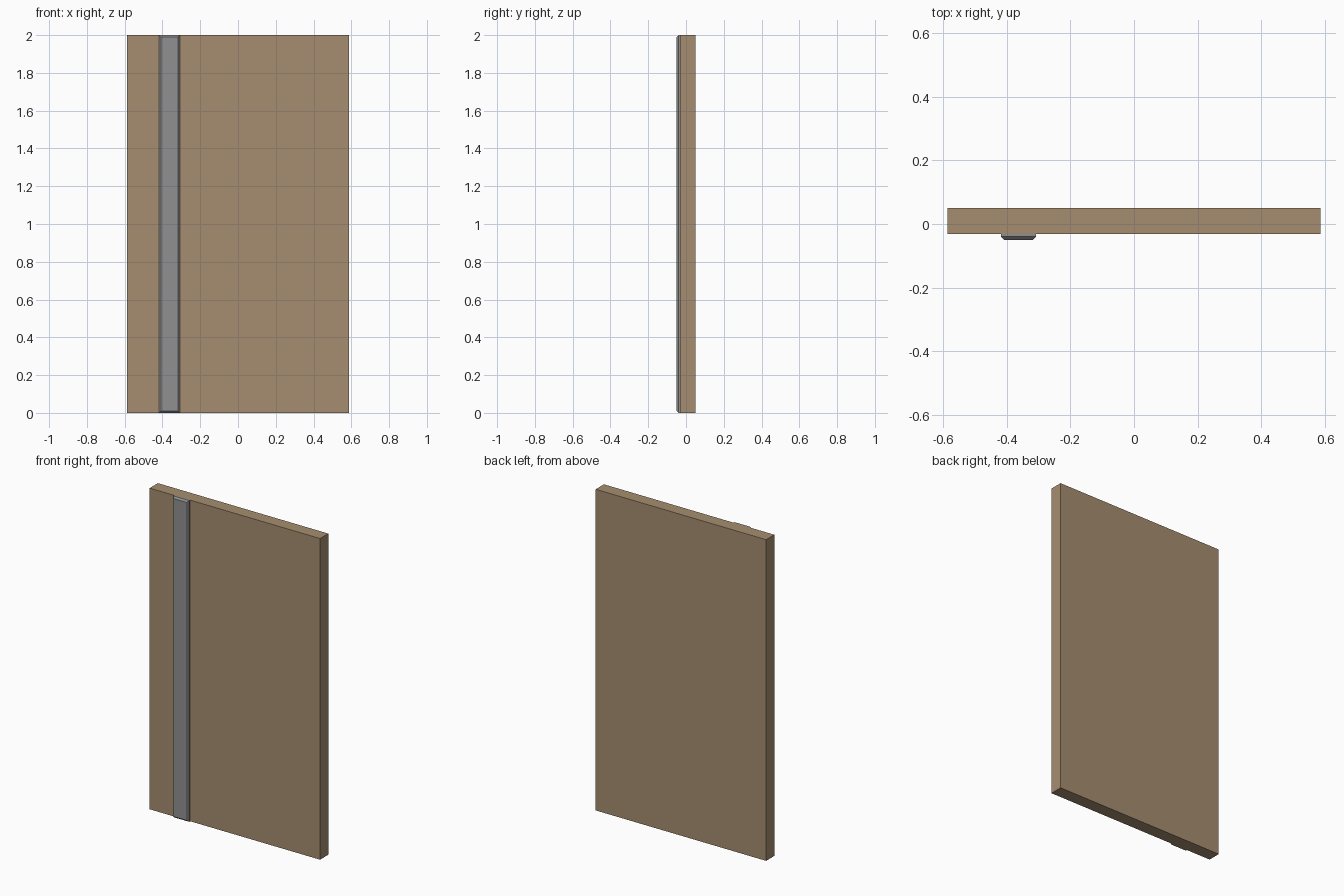
import bpy, bmesh

if "Cube" in bpy.data.objects:
    bpy.data.objects.remove(bpy.data.objects["Cube"])

def material(name, rgb):
    m = bpy.data.materials.new(name)
    m.diffuse_color = (*rgb, 1)
    m.use_nodes = True
    m.node_tree.nodes["Principled BSDF"].inputs["Base Color"].default_value = m.diffuse_color
    return m

wood = material("tan wood", (0.38, 0.27, 0.16))
metal = material("grey metal", (0.28, 0.28, 0.28))

def box(name, lo, hi, mat):
    bm = bmesh.new()
    bmesh.ops.create_cube(bm, size=1)
    for v in bm.verts:
        v.co = [(a + b) / 2 + c * (b - a) for a, b, c in zip(lo, hi, v.co)]
    me = bpy.data.meshes.new(name)
    bm.to_mesh(me)
    bm.free()
    me.materials.append(mat)
    ob = bpy.data.objects.new(name, me)
    bpy.context.collection.objects.link(ob)
    return ob

# Wooden slab
box("door_panel", (-0.587, -0.031, 0), (0.587, 0.05, 2), wood)

# Metal strip with a chamfered front rim
strip = box("metal_strip", (-0.418, -0.05, 0), (-0.308, -0.031, 2), metal)
bm = bmesh.new()
bm.from_mesh(strip.data)
front = [e for e in bm.edges if all(v.co.y < -0.04 for v in e.verts)]
bmesh.ops.bevel(bm, geom=front, offset=0.01, segments=1, affect='EDGES')
bm.to_mesh(strip.data)
bm.free()
